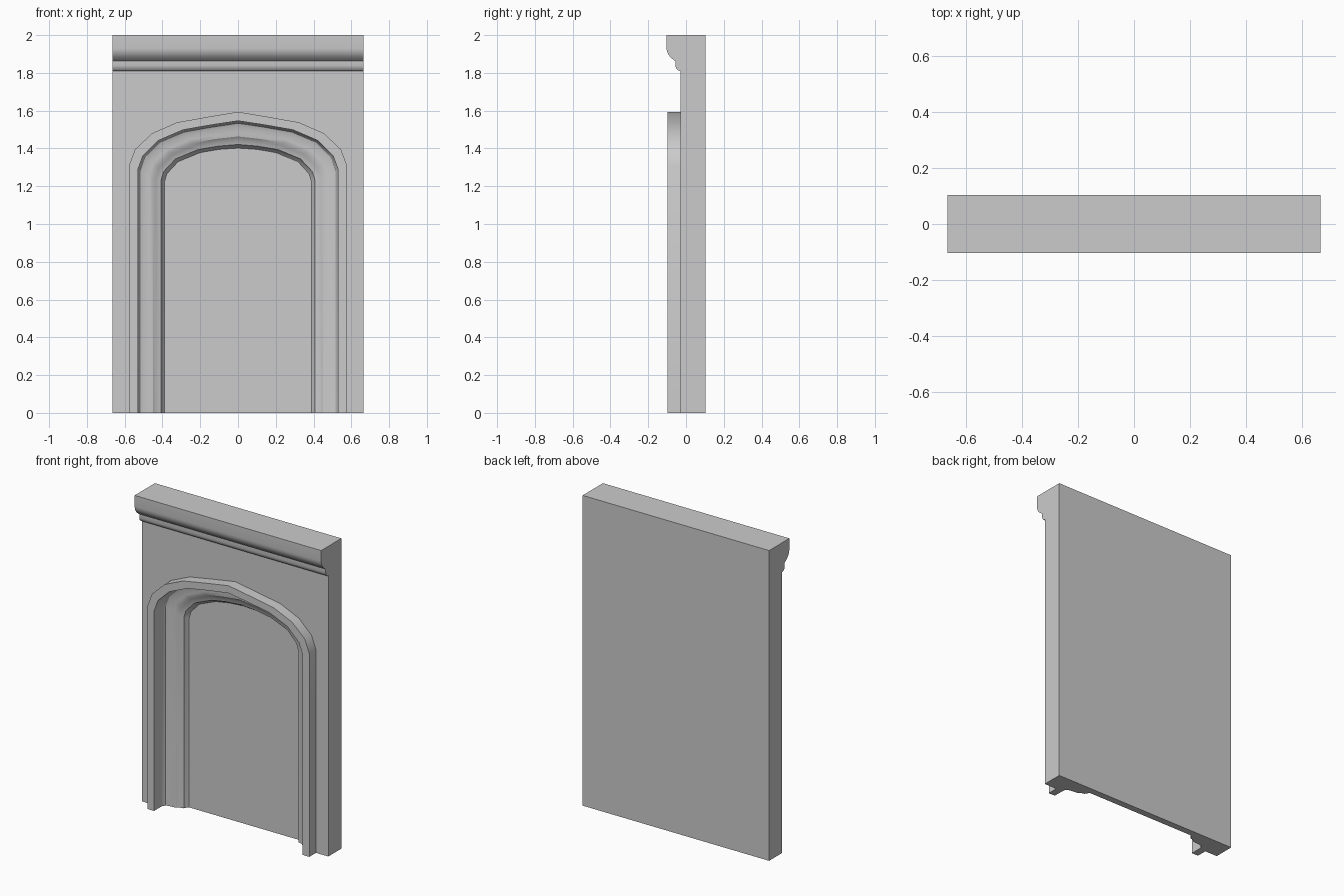
import bpy, bmesh, math

if "Cube" in bpy.data.objects:
    bpy.data.objects.remove(bpy.data.objects["Cube"])

W, BACK, FRONT = 0.665, 0.103, -0.03

# Half arches (x, z) from jamb foot to crown: outer hood edge and inner opening edge
OUTER = [(.577, 0), (.577, 1.31), (.545, 1.395), (.455, 1.48), (.323, 1.538), (.16, 1.567), (0, 1.594)]
INNER = [(.39, 0), (.39, 1.22), (.377, 1.265), (.317, 1.33), (.2, 1.378), (.1, 1.395), (0, 1.402)]

# Moulding sections as (blend from outer to inner arch, depth y)
HOOD = [(0, FRONT), (0, -.098), (.25, -.098), (.25, FRONT)]
REVEAL = [(.25, FRONT), (.265, -.012), (.32, .002), (.42, .009), (.57, .01),
          (.68, .013), (.76, .025), (.9, .032), (.93, .045), (1, .06)]

# Front of the cornice (y, z), from the wall upward
CORNICE = [(FRONT, 1.81), (-.043, 1.814), (-.052, 1.824), (-.056, 1.838), (-.056, 1.862), (-.062, 1.866),
           (-.082, 1.882), (-.094, 1.898), (-.101, 1.915), (-.103, 1.93), (-.103, 2.0)]


def arch_loop(bm, t, y):
    half = [(a + (c - a) * t, b + (d - b) * t) for (a, b), (c, d) in zip(OUTER, INNER)]
    path = half + [(-x, z) for x, z in half[-2::-1]]
    return [bm.verts.new((x, y, z)) for x, z in path]


def bridge(bm, loops):
    for a, b in zip(loops, loops[1:]):
        for i in range(len(a) - 1):
            bm.faces.new((a[i], a[i + 1], b[i + 1], b[i]))


def sweep_arch(bm, section):
    loops = [arch_loop(bm, t, y) for t, y in section]
    bridge(bm, loops)
    return loops


def finish(bm, name):
    bmesh.ops.recalc_face_normals(bm, faces=bm.faces)
    mesh = bpy.data.meshes.new(name)
    bm.to_mesh(mesh)
    bm.free()
    ob = bpy.data.objects.new(name, mesh)
    bpy.context.collection.objects.link(ob)
    bpy.ops.object.select_all(action='DESELECT')
    ob.select_set(True)
    bpy.context.view_layer.objects.active = ob
    bpy.ops.object.shade_smooth_by_angle(angle=math.radians(30))
    return ob


# Wall with cornice and recessed arch
bm = bmesh.new()
profile = [(FRONT, 0)] + CORNICE + [(BACK, 2.0), (BACK, 0)]
right, left = [[bm.verts.new((s * W, y, z)) for y, z in profile] for s in (1, -1)]
bm.faces.new(right)                                   # end faces
bm.faces.new(left[::-1])
for i in range(1, len(profile) - 1):                  # cornice, top and back
    bm.faces.new((right[i], right[i + 1], left[i + 1], left[i]))
reveal = sweep_arch(bm, REVEAL)
bm.faces.new([right[0], right[1], left[1], left[0]] + reveal[0][::-1])   # wall front
bm.faces.new(reveal[-1])                              # recessed panel
bm.faces.new([right[-1], right[0]] + [l[0] for l in reveal]
             + [l[-1] for l in reveal[::-1]] + [left[0], left[-1]])      # underside
finish(bm, "wall_with_arched_recess")

# Raised hood moulding around the arch
bm = bmesh.new()
hood = sweep_arch(bm, HOOD)
bm.faces.new([l[0] for l in hood])
bm.faces.new([l[-1] for l in hood[::-1]])
finish(bm, "arch_hood_moulding")
